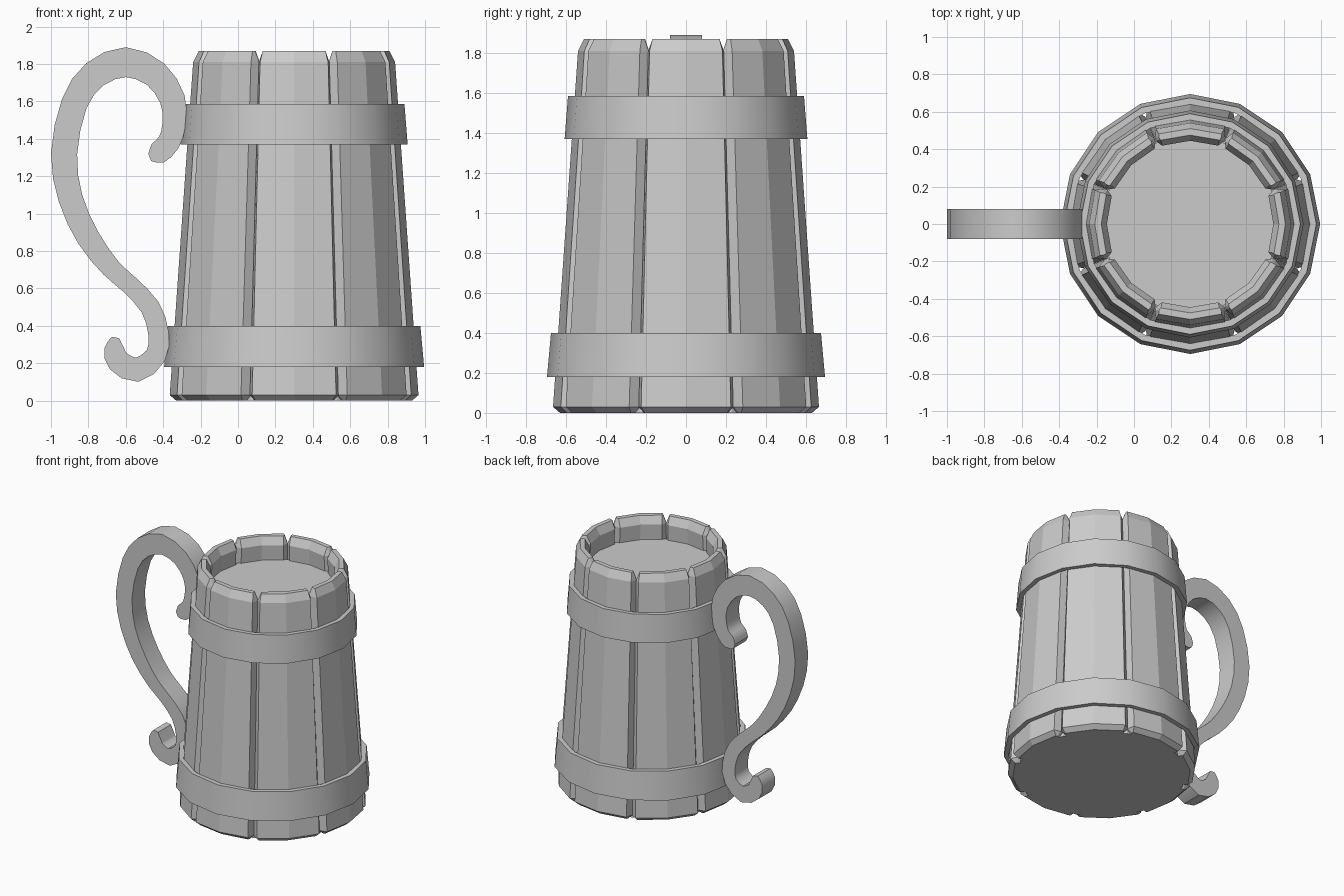
import bpy, bmesh
from math import sin, cos, radians, pi
from mathutils import Vector

if "Cube" in bpy.data.objects:
    bpy.data.objects.remove(bpy.data.objects["Cube"], do_unlink=True)

grey = bpy.data.materials.new("plain grey")
grey.use_nodes = True
COLOUR = (0.6, 0.6, 0.6, 1)
grey.diffuse_color = COLOUR
grey.node_tree.nodes["Principled BSDF"].inputs["Base Color"].default_value = COLOUR

CENTRE = Vector((0.3, 0, 0))


def polar(radius, angle, z):
    return CENTRE + Vector((radius * cos(angle), radius * sin(angle), z))


def loft(name, rings, caps=True, closed=False, smooth=False):
    """Skin equal-length closed rings of points into one object."""
    bm = bmesh.new()
    loops = [[bm.verts.new(p) for p in ring] for ring in rings]
    pairs = list(zip(loops, loops[1:]))
    if closed:
        pairs.append((loops[-1], loops[0]))
    for a, b in pairs:
        for i in range(len(a)):
            j = (i + 1) % len(a)
            bm.faces.new((a[i], a[j], b[j], b[i]))
    if caps and not closed:
        bm.faces.new(loops[0])
        bm.faces.new(loops[-1])
    bmesh.ops.recalc_face_normals(bm, faces=bm.faces)
    mesh = bpy.data.meshes.new(name)
    bm.to_mesh(mesh)
    bm.free()
    mesh.materials.append(grey)
    if smooth:
        mesh.polygons.foreach_set("use_smooth", [True] * len(mesh.polygons))
        mesh.set_sharp_from_angle(angle=radians(35))
    obj = bpy.data.objects.new(name, mesh)
    bpy.context.collection.objects.link(obj)
    return obj


def circle(radius, z, sides=16):
    return [polar(radius, 2 * pi * i / sides, z) for i in range(sides)]


# Staves: eight tapered planks, bevelled on every edge
FACE, SIDE = radians(19.7), radians(22.4)


def stave_ring(mid, outer, inner, z, bevel_z, inset):
    face = FACE - inset * 0.3
    side = FACE if inset else SIDE
    outline = [(outer - inset, -face, z), (outer - inset, 0, z), (outer - inset, face, z),
               (outer - 0.045, side, bevel_z), (inner + 0.035, side, bevel_z),
               (inner + inset, face, z), (inner + inset, 0, z), (inner + inset, -face, z),
               (inner + 0.035, -side, bevel_z), (outer - 0.045, -side, bevel_z)]
    return [polar(r, mid + a, h) for r, a, h in outline]


for i in range(8):
    mid = i * pi / 4
    loft(f"stave_{i + 1}", [
        stave_ring(mid, 0.665, 0.55, 0, 0, 0.035),
        stave_ring(mid, 0.665, 0.55, 0.03, 0.03, 0),
        stave_ring(mid, 0.54, 0.445, 1.81, 1.81, 0),
        stave_ring(mid, 0.54, 0.445, 1.87, 1.87, 0.03)])

# Floor plate and the flat surface of the filling
loft("floor_plate", [circle(0.6, 0.0), circle(0.6, 0.06)])
loft("drink_surface", [circle(0.47, 1.66), circle(0.47, 1.69)])

# Hoops
for name, z0, z1, r0, r1 in (("lower_hoop", 0.18, 0.4, 0.695, 0.675),
                             ("upper_hoop", 1.37, 1.585, 0.607, 0.59)):
    loft(name, [circle(r0, z0), circle(r1, z1),
                circle(r1 - 0.035, z1), circle(r0 - 0.035, z0)],
         closed=True, smooth=True)

# Handle: scrolled ribbon given by x, z and half thickness along its centre line
PATH = [Vector(p) for p in (
    (-.472, 1.3, .02), (-.43, 1.322, .058), (-.37, 1.38, .06), (-.342, 1.48, .062),
    (-.35, 1.61, .068), (-.44, 1.745, .073), (-.6, 1.81, .08), (-.765, 1.745, .075),
    (-.875, 1.59, .07), (-.93, 1.32, .07), (-.895, 1.08, .065), (-.8, .87, .062),
    (-.68, .71, .053), (-.58, .62, .05), (-.47, .5, .053), (-.425, .36, .055),
    (-.44, .24, .056), (-.54, .165, .065), (-.64, .21, .062), (-.662, .28, .053),
    (-.655, .338, .02))]


def spline(points):
    """Catmull-Rom curve with one extra point between each pair."""
    out = []
    for i in range(len(points) - 1):
        a, b, c = points[max(i - 1, 0)], points[i], points[i + 1]
        d = points[min(i + 2, len(points) - 1)]
        out += [b, (9 * (b + c) - a - d) / 16]
    return out + [points[-1]]


curve = spline(PATH)
sections = []
for i, p in enumerate(curve):
    t = curve[min(i + 1, len(curve) - 1)] - curve[max(i - 1, 0)]
    n = Vector((-t.y, t.x)).normalized() * p.z
    sections.append([Vector((p.x + s * n.x, y, p.y + s * n.y))
                     for s, y in ((1, -0.08), (1, 0.08), (-1, 0.08), (-1, -0.08))])
loft("handle", sections, smooth=True)
